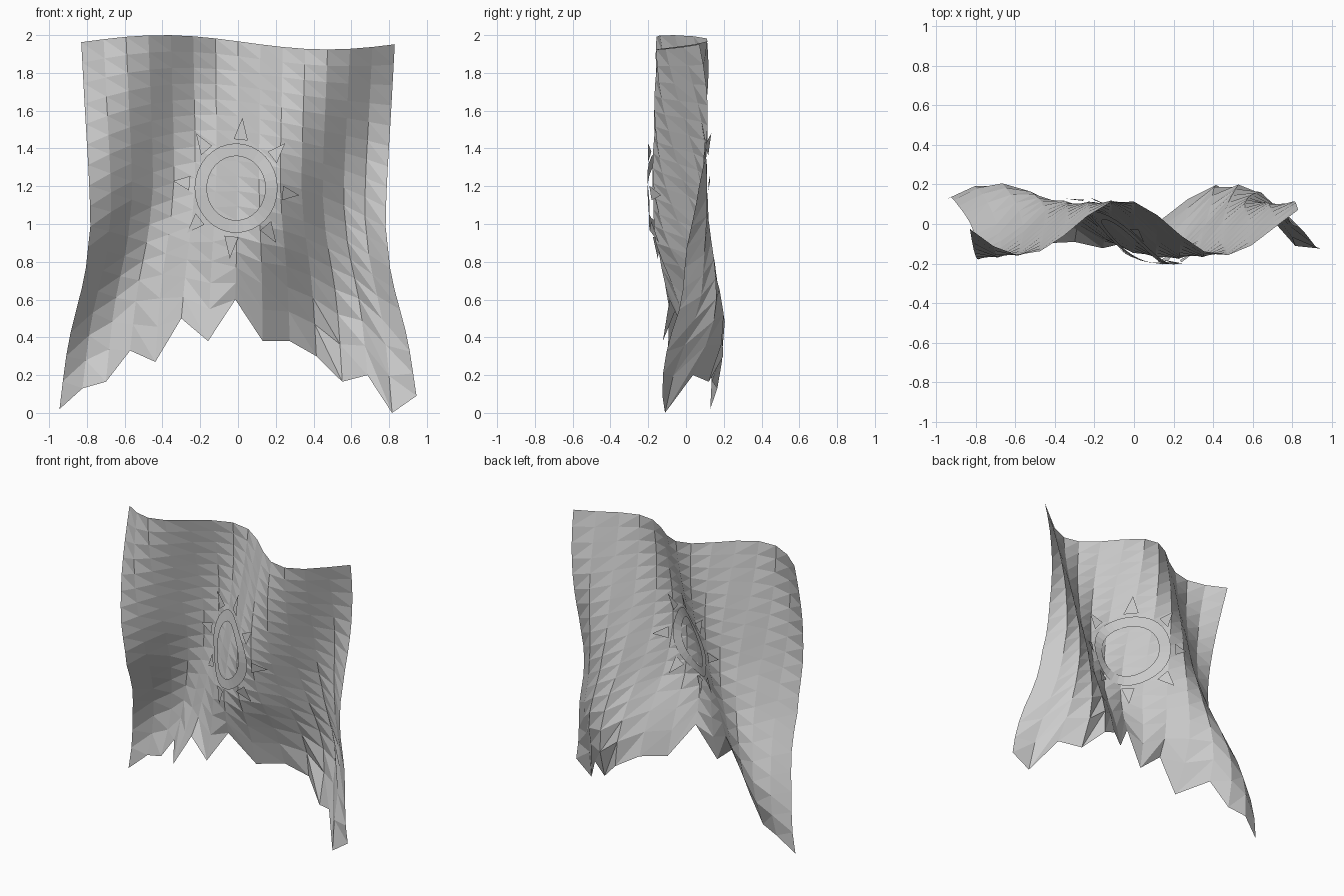
import bpy
import math

cube = bpy.data.objects.get("Cube")
if cube:
    bpy.data.objects.remove(cube)

COLS, ROWS = 14, 17

grey = bpy.data.materials.new("cloth_grey")
grey.use_nodes = True
grey.diffuse_color = (0.6, 0.6, 0.6, 1)
grey.node_tree.nodes["Principled BSDF"].inputs["Base Color"].default_value = (0.6, 0.6, 0.6, 1)


def interp(points, v):
    """Piecewise linear lookup in ascending (position, value) pairs."""
    if v <= points[0][0]:
        return points[0][1]
    for (a, p), (b, q) in zip(points, points[1:]):
        if v <= b:
            return p + (q - p) * (v - a) / (b - a)
    return points[-1][1]


# Half width from top to hem, and fold offset and depth by height
WIDTH = [(0, .83), (.2, .81), (.38, .79), (.52, .78), (.67, .81), (.85, .9), (1, .945)]
OFFSET = [(0, .005), (.25, .035), (.45, .05), (.6, .05), (.9, -.015), (1.2, -.035), (2, -.018)]
DEPTH = [(0, .13), (.25, .16), (.45, .16), (.6, .14), (.9, .15), (1.2, .145), (2, .14)]
# Torn hem height for each column
HEM = [.02, .13, .165, .33, .27, .5, .38, .6, .38, .38, .3, .165, .2, 0, .09]


def top_edge(u):
    return 1.962 - .038 * math.sin(math.pi * (u - .045) / 1.05)


def arch(u):
    """Smooth hem line that the tears depart from."""
    return .62 - .5 * u * u


def fold(u, z):
    """Depth of the diagonal folds at a width fraction and height."""
    crest = .325 + .435 * z
    return interp(OFFSET, z) + interp(DEPTH, z) * math.cos(math.tau * (u - crest) / 1.25)


def add_mesh(name, verts, faces):
    mesh = bpy.data.meshes.new(name)
    mesh.from_pydata(verts, [], faces)
    mesh.materials.append(grey)
    obj = bpy.data.objects.new(name, mesh)
    bpy.context.collection.objects.link(obj)


# Waving cloth whose last rows stretch into a torn hem
verts, faces = [], []
for j in range(ROWS + 1):
    t = j / ROWS
    for i in range(COLS + 1):
        u = 2 * i / COLS - 1
        z = top_edge(u) + (arch(u) - top_edge(u)) * t + (HEM[i] - arch(u)) * t ** 8
        sway = (.022 * math.sin(math.pi * u) - .014 * (1 - u * u)) * t ** 3
        flick = -.09 * math.exp(-((u + .38) / .15) ** 2) * t ** 10
        verts.append((u * interp(WIDTH, t) + sway, fold(u, z) + flick, z))
for j in range(ROWS):
    for i in range(COLS):
        a = j * (COLS + 1) + i
        b = a + COLS + 1
        faces += [(a, b, b + 1), (a, b + 1, a + 1)]
add_mesh("banner_cloth", verts, faces)


def on_cloth(angle, rx, rz, lift):
    """Point of the emblem laid just off the cloth."""
    x = -.01 + rx * math.cos(angle)
    z = 1.19 + rz * math.sin(angle)
    return (x, fold((x + .003) / .797, z) + lift, z)


# Sun emblem on both sides: a ring and eight pointed rays
SEG = 32
for side, lift in (("front", -.026), ("back", .02)):
    verts, faces = [], []
    for k in range(SEG):
        a = math.tau * k / SEG
        verts += [on_cloth(a, .22, .237, lift), on_cloth(a, .155, .17, lift)]
        n = (2 * k + 2) % (2 * SEG)
        faces.append((2 * k, n, n + 1, 2 * k + 1))
    add_mesh(side + "_sun_ring", verts, faces)

    verts, faces = [], []
    for k in range(8):
        a = math.tau * k / 8 - .1
        verts += [on_cloth(a - .15, .25, .26, lift),
                  on_cloth(a + .15, .25, .26, lift),
                  on_cloth(a, .335, .375, lift)]
        faces.append((3 * k, 3 * k + 1, 3 * k + 2))
    add_mesh(side + "_sun_rays", verts, faces)
